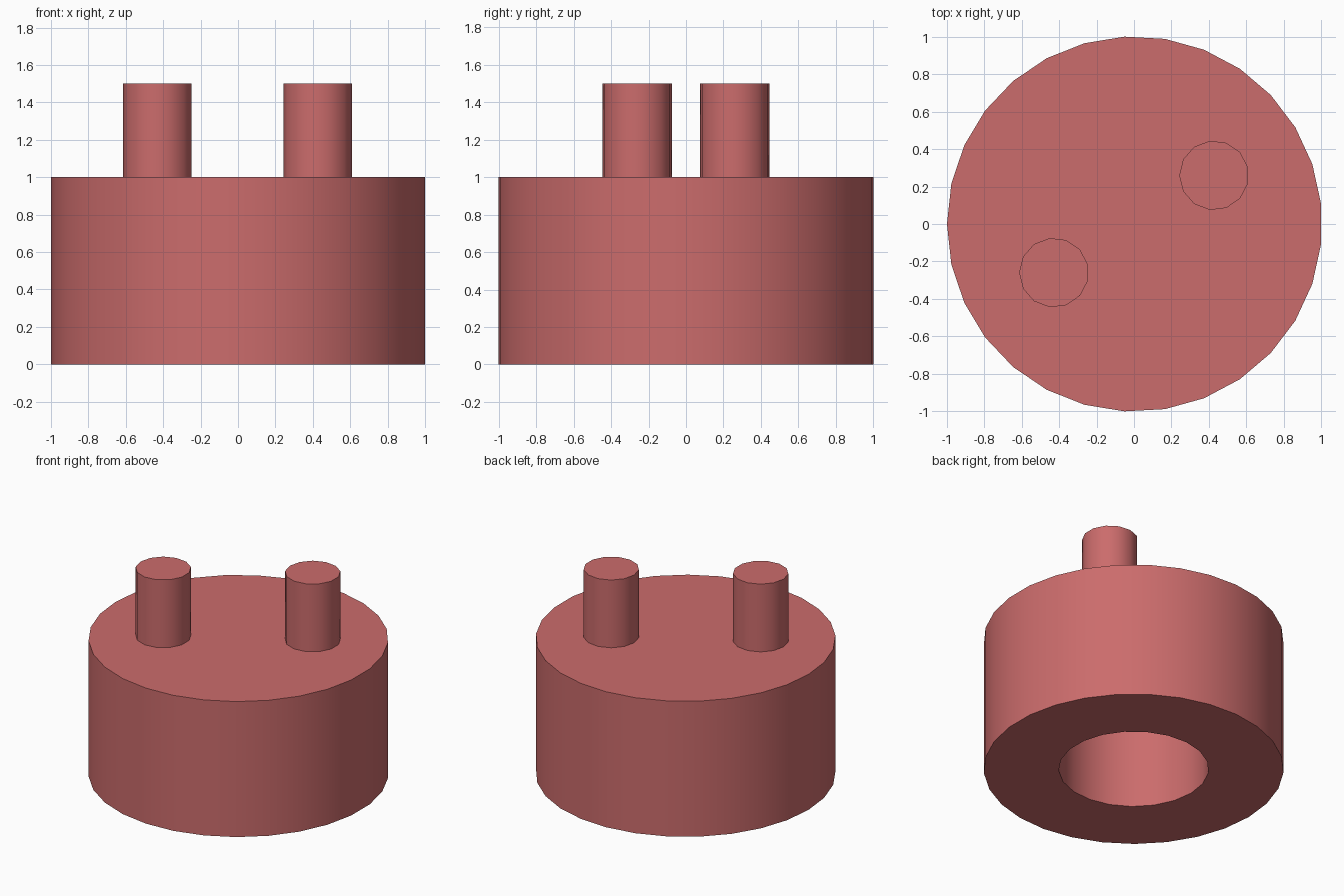
import bpy
import math

cube = bpy.data.objects.get("Cube")
if cube:
    bpy.data.objects.remove(cube, do_unlink=True)

# Single matte red
red = bpy.data.materials.new("soft_red")
red.use_nodes = True
color = (0.60, 0.15, 0.15, 1.0)
red.diffuse_color = color
red.node_tree.nodes["Principled BSDF"].inputs["Base Color"].default_value = color


def cylinder(name, x, y, radius, z0, z1, sides):
    """Upright cylinder with one corner pointing towards -x."""
    bpy.ops.mesh.primitive_cylinder_add(
        vertices=sides, radius=radius, depth=z1 - z0,
        location=(x, y, (z0 + z1) / 2))
    ob = bpy.context.object
    ob.name = name
    # the primitive's first corner is at +y, so turn it a quarter to -x
    ob.rotation_euler.z = math.pi / 2
    bpy.ops.object.transform_apply(location=True, rotation=True, scale=True)
    ob.data.materials.append(red)
    return ob


def smooth(ob):
    bpy.ops.object.select_all(action="DESELECT")
    ob.select_set(True)
    bpy.context.view_layer.objects.active = ob
    bpy.ops.object.shade_smooth_by_angle(angle=math.radians(40))


# Round body with a blind hole bored in from below
body = cylinder("body", 0.003, 0, 1.003, 0, 1, 29)
cutter = cylinder("hole_cutter", 0.003, 0, 0.502, -0.2, 0.8, 21)
cutter.hide_render = True
bore = body.modifiers.new("bore", "BOOLEAN")
bore.operation = "DIFFERENCE"
bore.solver = "EXACT"
bore.object = cutter
bpy.ops.object.select_all(action="DESELECT")
body.select_set(True)
bpy.context.view_layer.objects.active = body
bpy.ops.object.modifier_apply(modifier=bore.name)
bpy.data.objects.remove(cutter, do_unlink=True)
smooth(body)

# Two pegs on opposite sides of the top
for name, side in (("left_peg", 1), ("right_peg", -1)):
    smooth(cylinder(name, side * 0.428, side * 0.26, 0.186, 0.98, 1.5, 13))
